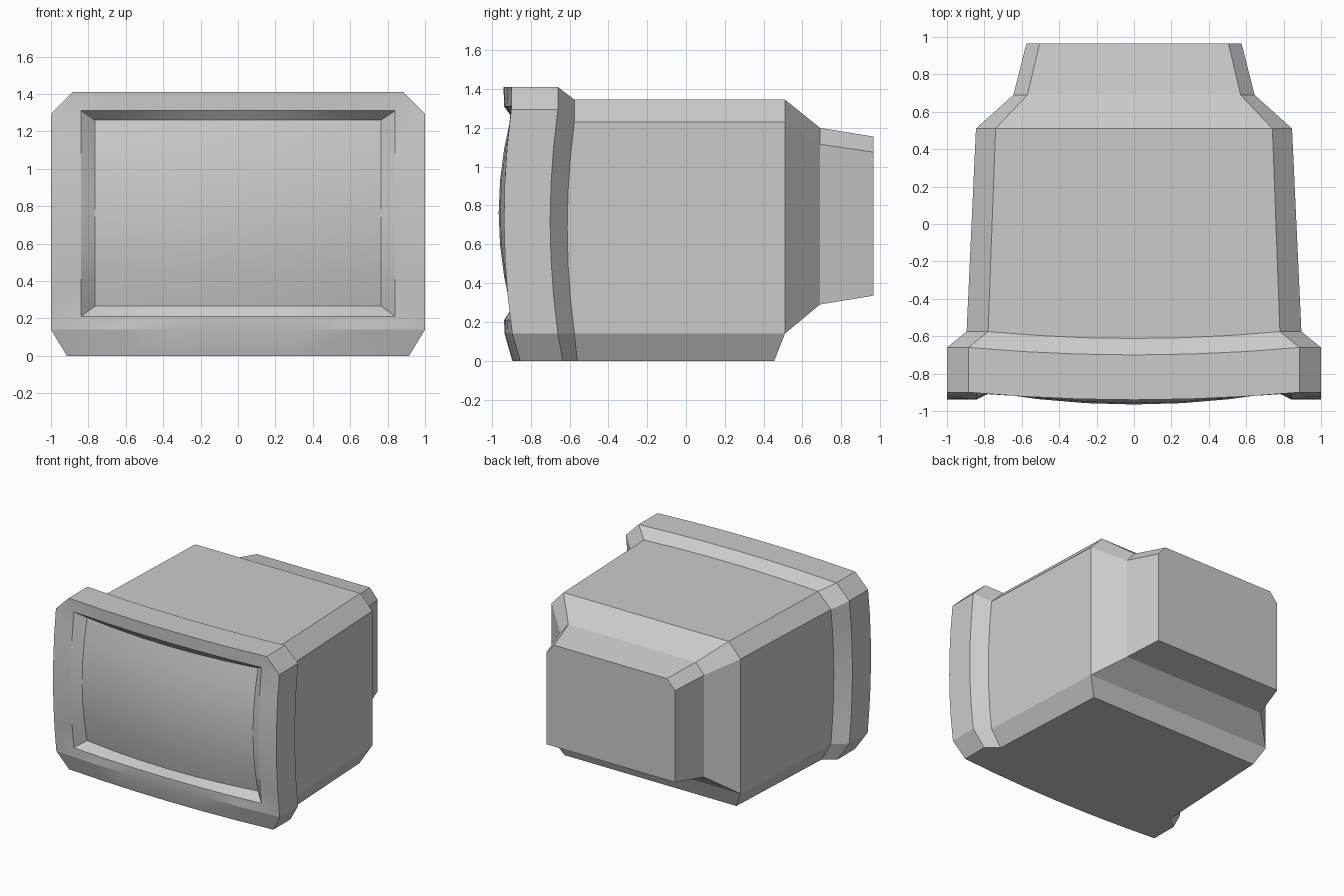
import bpy, bmesh, math

if "Cube" in bpy.data.objects:
    bpy.data.objects.remove(bpy.data.objects["Cube"])

SEG = 6
T = [-1 + 2 * i / SEG for i in range(SEG + 1)]


def ring(keys, bow=0.0):
    """Closed symmetric section from four right-hand points (x, y, z):
    top, upper side, lower side, bottom. Long edges bulge forward by bow."""
    a, b, c, d = keys

    def edge(p, q):
        pts = []
        for t in T:
            s = (t + 1) / 2
            x, y, z = (p[i] * (1 - s) + q[i] * s for i in range(3))
            pts.append((x, y - bow * (1 - t * t), z))
        return pts

    def m(p):
        return (-p[0], p[1], p[2])
    return edge(m(a), a) + edge(b, c) + edge(d, m(d)) + edge(m(c), m(b))


def finish(bm, name, angle):
    bmesh.ops.remove_doubles(bm, verts=bm.verts[:], dist=1e-4)
    bmesh.ops.recalc_face_normals(bm, faces=bm.faces[:])
    me = bpy.data.meshes.new(name)
    bm.to_mesh(me)
    bm.free()
    ob = bpy.data.objects.new(name, me)
    bpy.context.collection.objects.link(ob)
    bpy.ops.object.select_all(action='DESELECT')
    ob.select_set(True)
    bpy.context.view_layer.objects.active = ob
    bpy.ops.object.shade_smooth_by_angle(angle=math.radians(angle))
    return ob


def loft(name, rings, cap_end=False):
    bm = bmesh.new()
    loops = [[bm.verts.new(p) for p in r] for r in rings]
    n = len(loops[0])
    for r, s in zip(loops, loops[1:]):
        for i in range(n):
            j = (i + 1) % n
            bm.faces.new((r[i], r[j], s[j], s[i]))
    if cap_end:
        bm.faces.new(loops[-1])
    return finish(bm, name, 15)


# Screen dimensions: half width, bottom, top, corner depth, bulge per axis
SX, SZ0, SZ1, SY, SB = 0.765, 0.265, 1.26, -0.837, 0.064

# Shared section where the front frame meets the housing
joint = ring([(.78, -.575, 1.345), (.895, -.575, 1.23),
              (.895, -.575, .14), (.82, -.56, 0)], .037)

# Front frame: recess wall, front face, lower chamfer, rim, rear slope
loft("front_frame", [
    ring([(SX, SY, SZ1)] * 2 + [(SX, SY, SZ0)] * 2, SB),
    ring([(.84, -.90, 1.31)] * 2 + [(.84, -.90, .21)] * 2, .037),
    ring([(.885, -.90, 1.41), (1, -.90, 1.295), (1, -.895, .14), (1, -.895, .14)], .04),
    ring([(.885, -.90, 1.41), (1, -.90, 1.295), (1, -.895, .14), (.915, -.855, 0)], .04),
    ring([(.885, -.66, 1.41), (1, -.66, 1.295), (1, -.66, .14), (.915, -.635, 0)], .04),
    joint])

# Housing: main body, bottom chamfer, rear taper and tube cover
loft("rear_housing", [
    joint,
    ring([(.74, .51, 1.345), (.845, .51, 1.23), (.845, .51, .14), (.77, .455, 0)]),
    ring([(.74, .51, 1.345), (.845, .51, 1.23), (.845, .51, .14), (.845, .51, .14)]),
    ring([(.57, .69, 1.20), (.645, .69, 1.115), (.645, .69, .29), (.645, .69, .29)]),
    ring([(.505, .965, 1.155), (.575, .965, 1.075), (.575, .965, .335), (.575, .965, .335)])],
    cap_end=True)

# Bulging screen
bm = bmesh.new()
bmesh.ops.create_grid(bm, x_segments=SEG, y_segments=SEG, size=1)
for v in bm.verts:
    u, w = v.co.x, v.co.y
    v.co = (SX * u, SY - SB * (1 - u * u) - SB * (1 - w * w),
            (SZ0 + SZ1) / 2 + w * (SZ1 - SZ0) / 2)
screen = finish(bm, "screen", 30)
if screen.data.polygons[0].normal.y > 0:
    screen.data.flip_normals()
